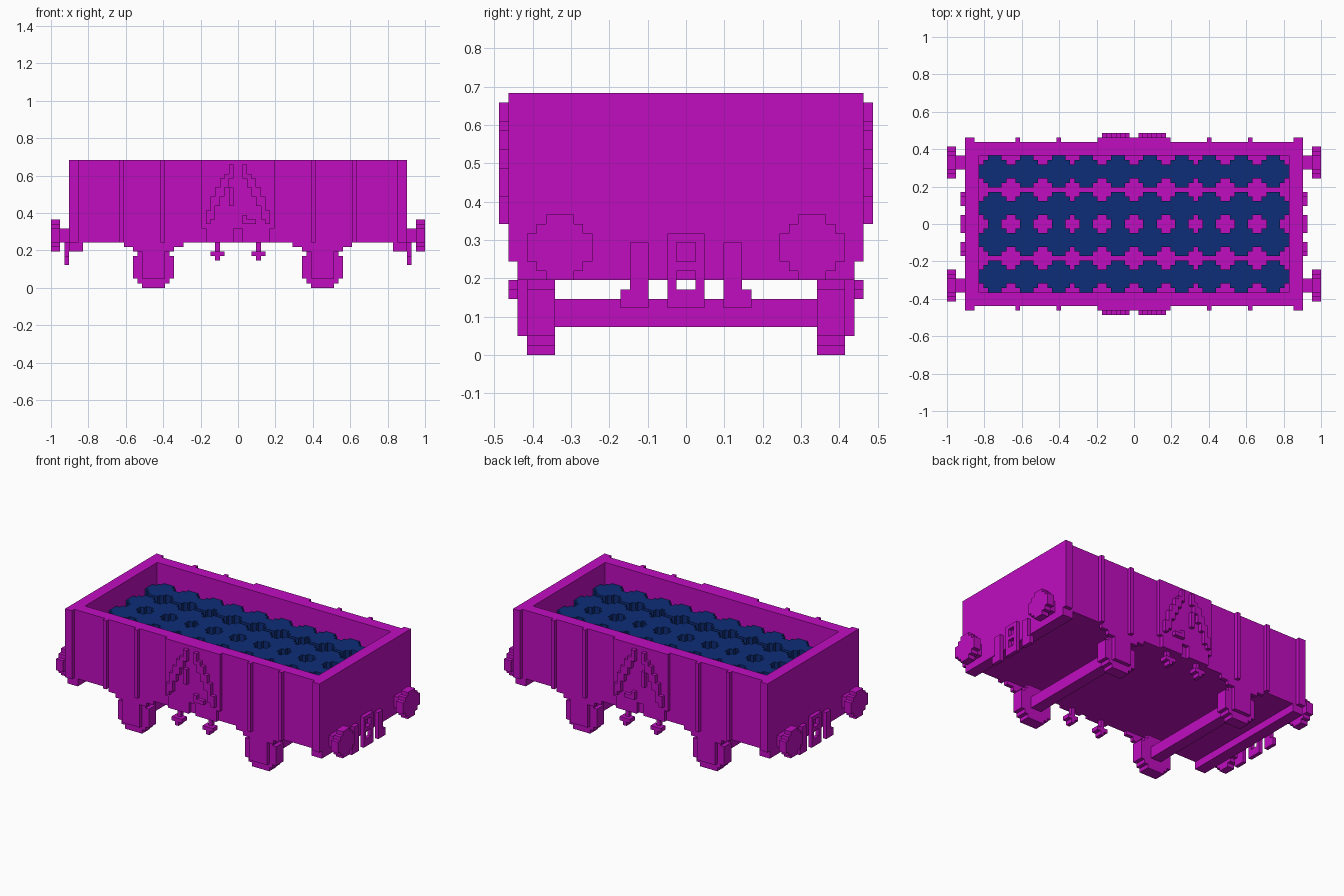
import bpy, bmesh
from mathutils import Vector

if "Cube" in bpy.data.objects:
    bpy.data.objects.remove(bpy.data.objects["Cube"], do_unlink=True)

U = 2 / 82  # one block; all sizes below are in blocks


def material(name, rgb):
    m = bpy.data.materials.new(name)
    m.use_nodes = True
    m.diffuse_color = (*rgb, 1)
    bsdf = m.node_tree.nodes["Principled BSDF"]
    bsdf.inputs["Base Color"].default_value = (*rgb, 1)
    bsdf.inputs["Roughness"].default_value = 0.8
    return m


MAGENTA = material("magenta", (0.53, 0.004, 0.53))
NAVY = material("navy", (0.004, 0.027, 0.19))


def box(bm, x, y, z):
    """Add a box given its x, y and z ranges."""
    size = [r[1] - r[0] for r in (x, y, z)]
    mid = [(r[0] + r[1]) / 2 for r in (x, y, z)]
    for v in bmesh.ops.create_cube(bm, size=1)["verts"]:
        v.co = Vector(mid) + Vector(v.co[i] * size[i] for i in range(3))


def disc(bm, centre, width, depth, axis):
    """Add a stepped round prism extruded along the given axis."""
    h = width / 2
    quarter = [(h, h - 2), (h - 1, h - 2), (h - 1, h - 1), (h - 2, h - 1), (h - 2, h)]
    outline = []
    for _ in range(4):
        outline += quarter
        quarter = [(-b, a) for a, b in quarter]
    place = {"x": lambda a, b: (0, a, b), "y": lambda a, b: (b, 0, a),
             "z": lambda a, b: (a, b, 0)}[axis]
    direction = Vector([depth if axis == k else 0 for k in "xyz"])
    start = Vector(centre)
    face = bm.faces.new([bm.verts.new(start + Vector(place(a, b))) for a, b in outline])
    ext = bmesh.ops.extrude_face_region(bm, geom=[face], use_keep_orig=True)
    for v in ext["geom"]:
        if isinstance(v, bmesh.types.BMVert):
            v.co += direction


def finish(name, bm, mat, mirror=""):
    """Turn the blocks into an object, mirrored over the named axes."""
    bmesh.ops.recalc_face_normals(bm, faces=bm.faces[:])
    bmesh.ops.scale(bm, vec=(U, U, U), verts=bm.verts[:])
    mesh = bpy.data.meshes.new(name)
    bm.to_mesh(mesh)
    bm.free()
    mesh.materials.append(mat)
    ob = bpy.data.objects.new(name, mesh)
    bpy.context.collection.objects.link(ob)
    if mirror:
        mod = ob.modifiers.new("mirror", "MIRROR")
        mod.use_axis = [a in mirror for a in "xyz"]
        mod.use_mirror_merge = False
    return ob


# Open body: floor, side walls and end walls
bm = bmesh.new()
box(bm, (-37, 37), (-18, 18), (10, 11))
for s in (-1, 1):
    box(bm, (-37, 37), sorted((s * 15, s * 18)), (11, 28))
    box(bm, sorted((s * 34, s * 37)), (-15, 15), (11, 28))
finish("wagon_body", bm, MAGENTA)

# Beam under each end
bm = bmesh.new()
box(bm, (34, 37), (-18, 18), (8, 10))
finish("end_beam", bm, MAGENTA, "x")

# Upright ribs on the side walls
bm = bmesh.new()
for x in ((16, 17), (25, 26), (35, 37)):
    box(bm, x, (18, 19), (10, 28))
finish("side_ribs", bm, MAGENTA, "xy")

# Middle side panel with two low flaps
bm = bmesh.new()
box(bm, (-8, 8), (18, 19), (13, 28))
for x in ((-7, -1), (1, 7)):
    box(bm, x, (18, 19), (10, 13))
finish("side_panel", bm, MAGENTA, "y")

# Sloping braces stepped up the middle panel
bm = bmesh.new()
for i, z in enumerate(((24, 27), (22, 25), (20, 24), (18, 22), (15, 20), (14, 17))):
    for s in (-1, 1):
        box(bm, sorted((s * (i + 1), s * (i + 2))), (19, 20), z)
box(bm, (-2, -1), (19, 20), (18, 22))
box(bm, (1, 4), (19, 20), (14, 15))
box(bm, (1, 2), (19, 20), (15, 16))
finish("panel_braces", bm, MAGENTA, "y")

# Hanging handles below the panel
bm = bmesh.new()
box(bm, (4, 5), (17, 18), (6, 10))
box(bm, (4, 5), (18, 19), (6, 8))
box(bm, (3, 6), (17, 19), (7, 8))
finish("side_handles", bm, MAGENTA, "xy")

# Wheels
bm = bmesh.new()
disc(bm, (18.5, 14, 4.5), 9, 3, "y")
finish("wheels", bm, MAGENTA, "xy")

# Axle boxes and springs
bm = bmesh.new()
box(bm, (16, 21), (17, 18), (2, 8))
box(bm, (14, 23), (17, 18), (8, 9))
box(bm, (12, 25), (17, 18), (9, 10))
finish("axle_boxes_and_springs", bm, MAGENTA, "xy")

# Axles
bm = bmesh.new()
box(bm, (17, 20), (-14, 14), (3, 6))
finish("axles", bm, MAGENTA, "x")

# Round buffers with square stems
bm = bmesh.new()
disc(bm, (39, 13.5, 11.5), 7, 2, "x")
box(bm, (37, 39), (12, 15), (10, 13))
finish("buffers", bm, MAGENTA, "xy")

# Brake hoses
bm = bmesh.new()
box(bm, (37, 38), (4, 6), (5, 12))
box(bm, (37, 38), (6, 7), (5, 7))
finish("brake_hoses", bm, MAGENTA, "xy")

# Ladder-shaped coupling
bm = bmesh.new()
for y in ((-2, -1), (1, 2)):
    box(bm, (37, 38), y, (5, 13))
for z in ((5, 7), (9, 10), (12, 13)):
    box(bm, (37, 38), (-1, 1), z)
finish("coupling", bm, MAGENTA, "x")

# Load: four rows of upright stepped drums
bm = bmesh.new()
for i in range(10):
    x = round(i * 61 / 9) - 30.5
    for y in (-11.5, -3.5, 3.5, 11.5):
        disc(bm, (x, y, 11), 7, 12, "z")
finish("load", bm, NAVY)
